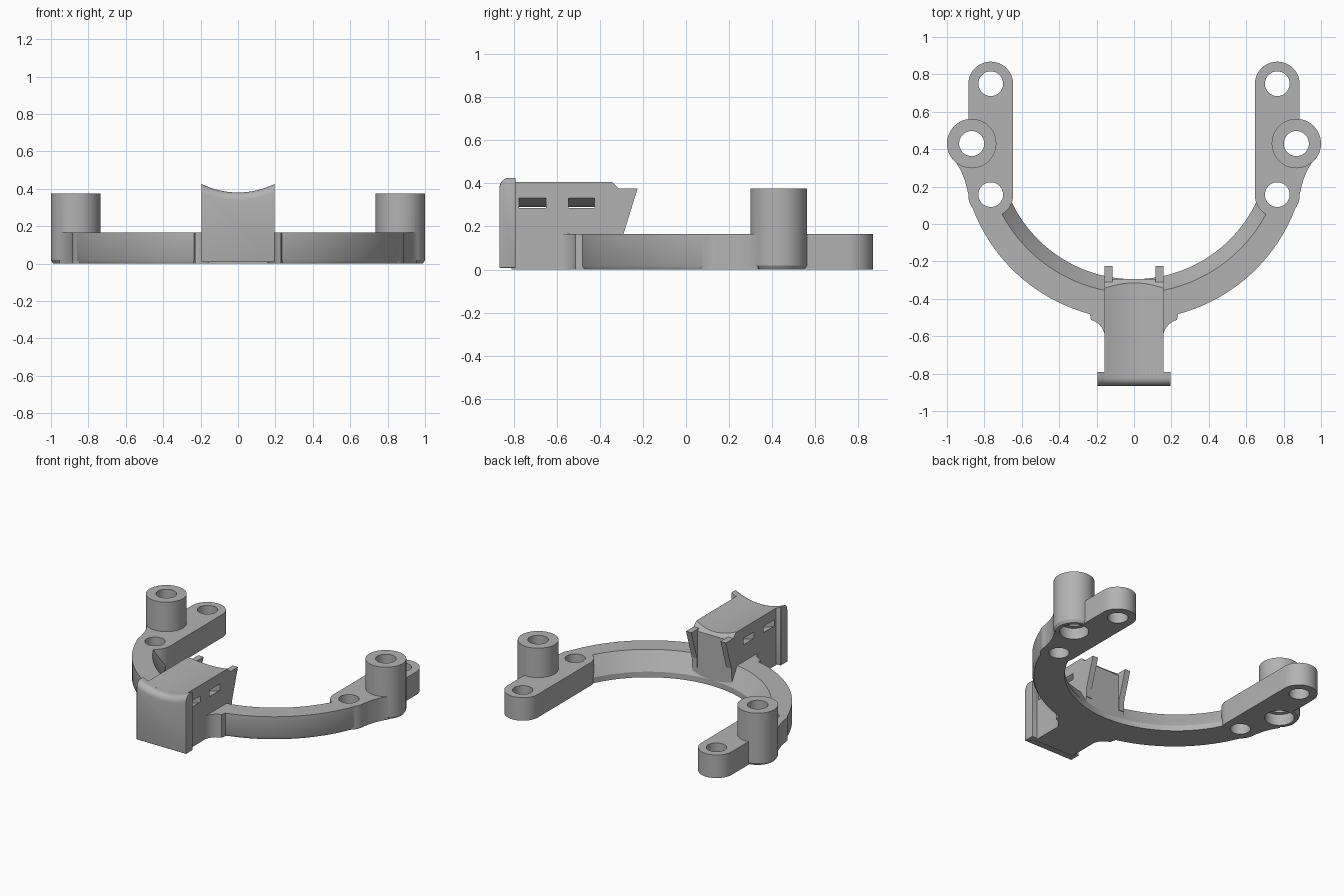
import bpy, bmesh, math
from math import cos, sin, radians, sqrt

if "Cube" in bpy.data.objects:
    bpy.data.objects.remove(bpy.data.objects["Cube"], do_unlink=True)

GREY = (0.45, 0.45, 0.45, 1)
mat = bpy.data.materials.new("matte grey")
mat.use_nodes = True
mat.diffuse_color = GREY
mat.node_tree.nodes["Principled BSDF"].inputs["Base Color"].default_value = GREY


def make(name, bm):
    bmesh.ops.recalc_face_normals(bm, faces=bm.faces)
    me = bpy.data.meshes.new(name)
    bm.to_mesh(me)
    bm.free()
    me.materials.append(mat)
    ob = bpy.data.objects.new(name, me)
    bpy.context.collection.objects.link(ob)
    return ob


def loft(name, rings):
    """Closed solid through matching cross-sections."""
    bm = bmesh.new()
    loops = [[bm.verts.new(p) for p in r] for r in rings]
    n = len(loops[0])
    for a, b in zip(loops, loops[1:]):
        for i in range(n):
            j = (i + 1) % n
            bm.faces.new((a[i], a[j], b[j], b[i]))
    bm.faces.new(loops[0])
    bm.faces.new(loops[-1])
    return make(name, bm)


def prism(name, pts, lo, hi, axis="z"):
    place = {"x": lambda p, d: (d, p[0], p[1]),
             "y": lambda p, d: (p[0], d, p[1]),
             "z": lambda p, d: (p[0], p[1], d)}[axis]
    return loft(name, [[place(p, d) for p in pts] for d in (lo, hi)])


def arc(cx, cy, r, a, b, n):
    return [(cx + r * cos(radians(a + (b - a) * i / n)),
             cy + r * sin(radians(a + (b - a) * i / n))) for i in range(n + 1)]


def turned(name, x, y, profile, n=48):
    """Round post from (radius, z) pairs."""
    return loft(name, [[(px, py, z) for px, py in arc(x, y, r, 0, 360, n)[:-1]]
                       for r, z in profile])


def bake(ob):
    dg = bpy.context.evaluated_depsgraph_get()
    me = bpy.data.meshes.new_from_object(ob.evaluated_get(dg))
    ob.modifiers.clear()
    ob.data = me


def combine(ob, tools, op):
    for t in tools:
        m = ob.modifiers.new("cut", "BOOLEAN")
        m.operation, m.solver, m.object = op, "EXACT", t
        bake(ob)
        bpy.data.objects.remove(t, do_unlink=True)


def smooth(ob):
    ob.data.shade_smooth()
    ob.data.set_sharp_from_angle(angle=radians(30))


TOP = 0.165

# Curved frame with a sloped inner ledge and chamfered outer foot
sections = []
for i in range(73):
    t = radians(199.5 + 141 * i / 72)
    inner = [(0.725, 0), (0.725, 0.04), (0.80, TOP)]
    outer = [(0.922, TOP), (0.922, 0.018), (0.912, 0)]
    sections.append([(r * cos(t), 0.43 + r * sin(t), z) for r, z in inner] +
                    [(r * cos(t), 0.41 + r * sin(t), z) for r, z in outer])
frame = loft("curved_frame", sections)

added, holes = [], []
for s in (-1, 1):
    # Straight round-ended arm
    ax = 0.766 * s
    outline = arc(ax, 0.748, 0.12, 0, 180, 24) + arc(ax, 0.155, 0.12, 180, 360, 24)
    added.append(prism("arm", outline, 0, TOP))
    # Web blending the boss into the frame
    web = [(0.955, 0.335), (0.925, 0.285), (0.905, 0.235), (0.893, 0.19),
           (0.884, 0.15), (0.866, 0.09), (0.78, 0.12), (0.78, 0.43)]
    added.append(prism("boss_web", [(x * s, y) for x, y in web], 0, TOP))
    # Tall boss
    bx = 0.868 * s
    added.append(turned("boss", bx, 0.43, [(0.12, 0), (0.132, 0.018), (0.132, 0.375)]))
    # Fillet between frame and central block
    fillet = arc(0.255, -0.61, 0.1, 180, 105, 10) + [(0.25, -0.42), (0.1, -0.42), (0.1, -0.61)]
    added.append(prism("block_fillet", [(x * s, y) for x, y in fillet], 0, TOP))
    # Through holes, with a wider pocket under the boss
    for y in (0.75, 0.157):
        holes.append(turned("hole", ax, y, [(0.066, -0.1), (0.066, 0.3)]))
    holes.append(turned("boss_hole", bx, 0.43, [(0.067, -0.1), (0.067, 0.5)]))
    holes.append(turned("boss_pocket", bx, 0.43, [(0.095, -0.1), (0.095, 0.08)]))
combine(frame, added, "UNION")
combine(frame, holes, "DIFFERENCE")
smooth(frame)

# Central block with a hollowed top
SADDLE_Z, SADDLE_R = 0.82, 0.44
side = [(-0.81, 0), (-0.295, 0), (-0.295, 0.36), (-0.342, 0.407), (-0.81, 0.407)]
block = prism("saddle_block", side, -0.157, 0.157, "x")
cuts = [prism("saddle_cutter", arc(0, SADDLE_Z, SADDLE_R, 0, 360, 128)[:-1], -1, 0, "y")]
# Curved strap slots
band = arc(0, 0.61, 0.32, 225, 315, 32) + arc(0, 0.61, 0.36, 315, 225, 32)
for y0, y1 in ((-0.775, -0.65), (-0.545, -0.425)):
    cuts.append(prism("slot_cutter", band, y0, y1, "y"))
combine(block, cuts, "DIFFERENCE")
smooth(block)

# Slanted fins behind the block
fin = [(-0.325, 0.375), (-0.225, 0.375), (-0.29, TOP), (-0.29, 0.1), (-0.325, 0.1)]
for s, label in ((1, "left"), (-1, "right")):
    prism(label + "_fin", fin, 0.115 * s, 0.157 * s, "x")

# Front end plate with rounded edges
W = 0.196
xs = [W - 2 * W * i / 20 for i in range(21)]
face = [(-W, 0.008), (W, 0.008)] + [(x, SADDLE_Z - sqrt(SADDLE_R ** 2 - x * x)) for x in xs]
plate = prism("end_plate", face, -0.865, -0.79, "y")
bm = bmesh.new()
bm.from_mesh(plate.data)
crest = [e for e in bm.edges if all(v.co.y < -0.86 and v.co.z > 0.3 for v in e.verts)]
bmesh.ops.bevel(bm, geom=crest, offset=0.042, segments=6, profile=0.5, affect="EDGES")
bm.to_mesh(plate.data)
bm.free()
bev = plate.modifiers.new("round", "BEVEL")
bev.width, bev.segments, bev.angle_limit = 0.012, 3, radians(50)
bake(plate)
smooth(plate)
